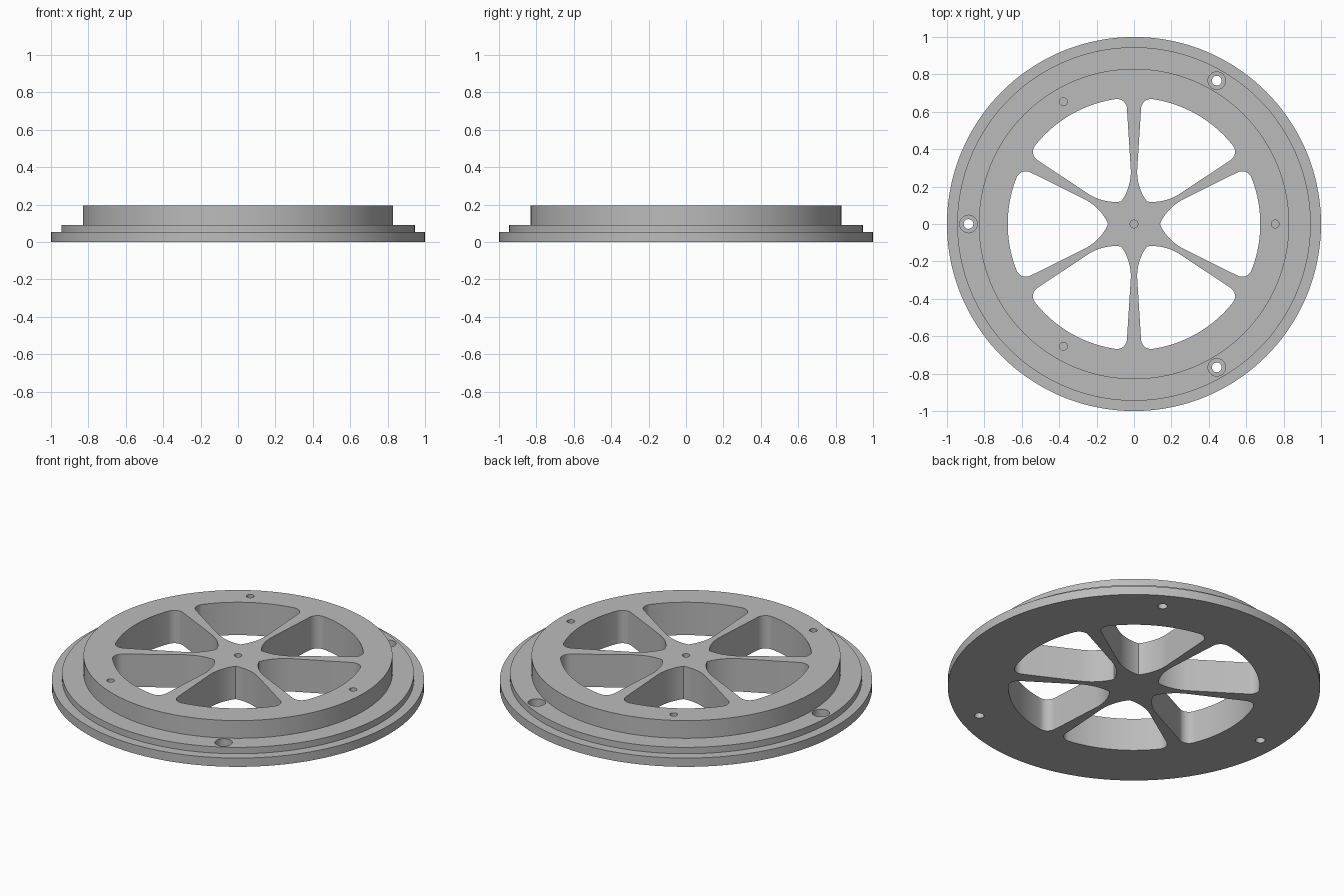
import bpy, bmesh, math
from mathutils import Vector, Matrix

if "Cube" in bpy.data.objects:
    bpy.data.objects.remove(bpy.data.objects["Cube"])


def stack(bm, rings):
    """Skin a list of equal-length point loops, capped at both ends."""
    loops = [[bm.verts.new(p) for p in r] for r in rings]
    n = len(loops[0])
    for a, b in zip(loops, loops[1:]):
        for i in range(n):
            j = (i + 1) % n
            bm.faces.new((a[i], a[j], b[j], b[i]))
    bm.faces.new(loops[0][::-1])
    bm.faces.new(loops[-1])


def turned(bm, profile, radius_pos=0.0, angle=0.0, n=32):
    """Turned solid from (radius, z) steps, placed at a polar position."""
    cx = radius_pos * math.cos(math.radians(angle))
    cy = radius_pos * math.sin(math.radians(angle))
    stack(bm, [[(cx + r * math.cos(math.tau * i / n), cy + r * math.sin(math.tau * i / n), z)
                for i in range(n)] for r, z in profile])


def make(name, bm):
    bmesh.ops.recalc_face_normals(bm, faces=bm.faces)
    me = bpy.data.meshes.new(name)
    bm.to_mesh(me)
    bm.free()
    ob = bpy.data.objects.new(name, me)
    bpy.context.collection.objects.link(ob)
    return ob


def arc(center, radius, a0, a1, n):
    return [Vector((center[0] + radius * math.cos(a0 + (a1 - a0) * i / n),
                    center[1] + radius * math.sin(a0 + (a1 - a0) * i / n))) for i in range(n + 1)]


def window_outline():
    """Window between the 90 and 30 degree spokes, mirrored about 60 degrees."""
    # hub fillet: from the sharp tip out to the spoke side
    R = 0.274
    c = (0.017 + R, 0.28)
    tip = Vector((0.0695, 0.1204))
    a_tip = math.atan2(tip.y - c[1], tip.x - c[0]) + math.tau
    half = [tip] + arc(c, R, a_tip, math.radians(176.5), 12)[1:]
    # outer corner fillet, ending on the rim arc
    fc = (0.091, 0.615)
    fr = 0.675 - math.hypot(*fc)
    rim = math.atan2(fc[1], fc[0])
    half += arc(fc, fr, math.radians(176.5), rim, 10)
    # rim arc up to the middle of the window
    half += arc((0, 0), 0.675, rim, math.radians(60), 12)[1:]
    axis = Vector((0.5, math.sqrt(0.75)))
    mirrored = [2 * p.dot(axis) * axis - p for p in half[1:-1]]
    return half + mirrored[::-1]


# stepped disc
bm = bmesh.new()
turned(bm, [(1, 0), (1, 0.052), (0.945, 0.052), (0.945, 0.09), (0.83, 0.09), (0.83, 0.195)], n=144)
wheel = make("stepped_spoked_plate", bm)

# cutters: six windows, three counterbored holes, four blind holes
bm = bmesh.new()
outline = window_outline()
for k in range(6):
    rot = Matrix.Rotation(math.radians(60 * k), 2)
    pts = [rot @ p for p in outline]
    stack(bm, [[(p.x, p.y, z) for p in pts] for z in (-0.1, 0.3)])
for a in (60, 180, 300):
    turned(bm, [(0.026, -0.1), (0.026, 0.045), (0.047, 0.045), (0.047, 0.15)], 0.885, a)
for r, a in ((0, 0), (0.755, 0), (0.755, 120), (0.755, 240)):
    turned(bm, [(0.021, 0.1), (0.021, 0.3)], r, a)
cutter = make("hole_cutter", bm)
cutter.hide_render = True

mod = wheel.modifiers.new("holes", 'BOOLEAN')
mod.operation = 'DIFFERENCE'
mod.solver = 'EXACT'
mod.object = cutter
bpy.context.view_layer.objects.active = wheel
wheel.select_set(True)
bpy.ops.object.modifier_apply(modifier=mod.name)
bpy.data.objects.remove(cutter)

# single grey finish
mat = bpy.data.materials.new("plain_grey")
mat.diffuse_color = (0.5, 0.5, 0.5, 1)
mat.use_nodes = True
mat.node_tree.nodes["Principled BSDF"].inputs["Base Color"].default_value = mat.diffuse_color
wheel.data.materials.clear()
wheel.data.materials.append(mat)
bpy.ops.object.shade_smooth_by_angle(angle=math.radians(30))
